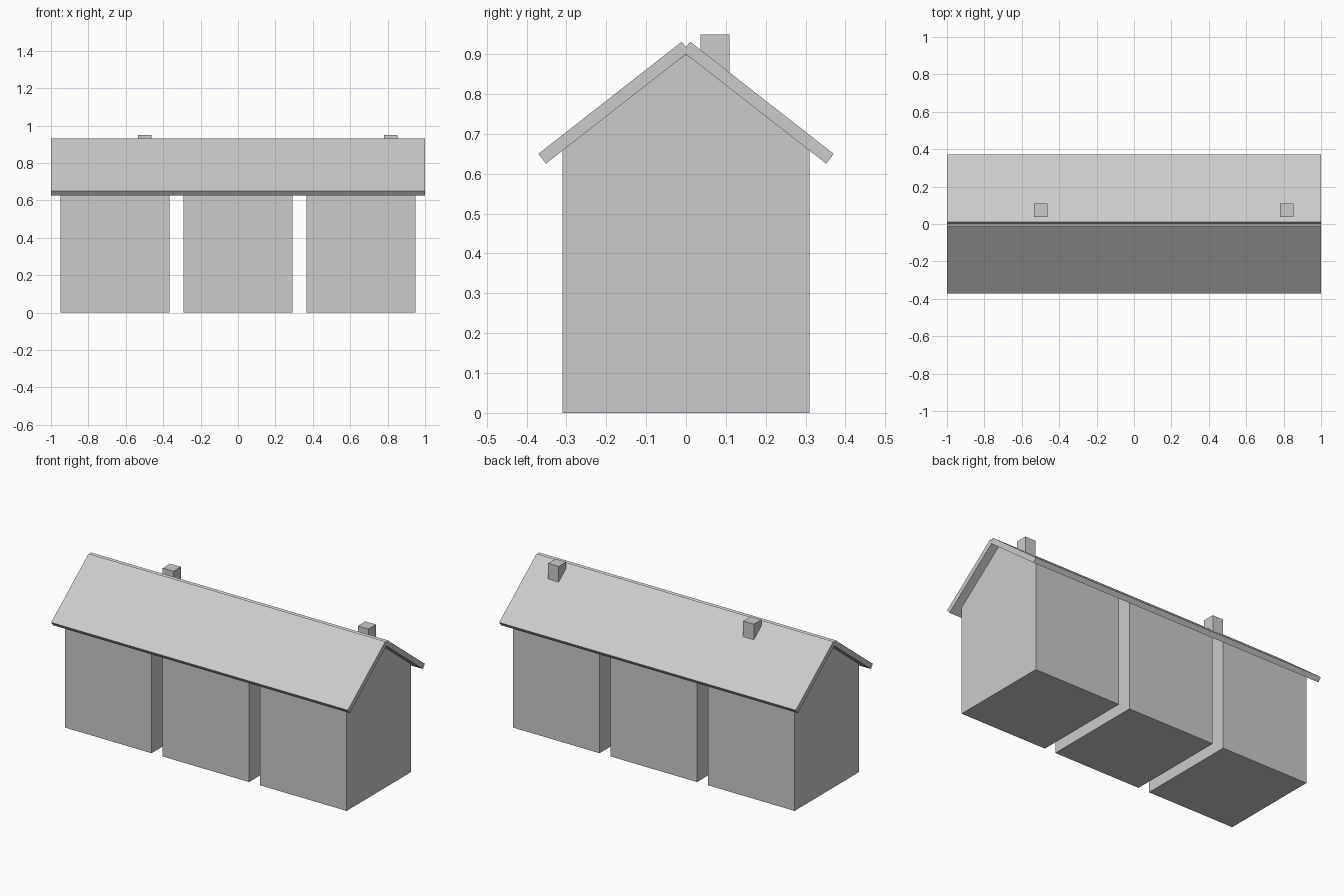
import bpy
import bmesh
import math

if "Cube" in bpy.data.objects:
    bpy.data.objects.remove(bpy.data.objects["Cube"])

PITCH = 0.6575            # distance between neighbouring houses
WALL_W, WALL_D, WALL_H = 0.584, 0.62, 0.66
RIDGE_Z = 0.90
ROOF_W, ROOF_LEN, ROOF_T = 0.685, 0.457, 0.031
ROOF_ANGLE = math.radians(38)


def box(name, centre, size, rot_x=0.0):
    bpy.ops.mesh.primitive_cube_add(size=1, location=centre, rotation=(rot_x, 0, 0))
    obj = bpy.context.object
    obj.name = name
    obj.scale = size
    bpy.ops.object.transform_apply(location=False, rotation=False, scale=True)
    return obj


def gable_prism(name, x):
    # triangular end profile extruded along x
    bm = bmesh.new()
    x0 = -WALL_W / 2
    profile = [(-WALL_D / 2, WALL_H), (WALL_D / 2, WALL_H), (0, RIDGE_Z)]
    face = bm.faces.new([bm.verts.new((x0, y, z)) for y, z in profile])
    out = bmesh.ops.extrude_face_region(bm, geom=[face])
    verts = [g for g in out["geom"] if isinstance(g, bmesh.types.BMVert)]
    bmesh.ops.translate(bm, verts=verts, vec=(WALL_W, 0, 0))
    bmesh.ops.recalc_face_normals(bm, faces=bm.faces)
    mesh = bpy.data.meshes.new(name)
    bm.to_mesh(mesh)
    bm.free()
    obj = bpy.data.objects.new(name, mesh)
    obj.location.x = x
    bpy.context.collection.objects.link(obj)
    return obj


def house(label, x, chimney):
    # walls and attic
    box(f"walls_{label}", (x, 0, WALL_H / 2), (WALL_W, WALL_D, WALL_H))
    gable_prism(f"gable_{label}", x)
    # two sloping roof slabs crossing at the ridge
    for side, s in (("front", -1), ("back", 1)):
        box(f"roof_{side}_{label}", (x, s * 0.181, 0.7785),
            (ROOF_W, ROOF_LEN, ROOF_T), -s * ROOF_ANGLE)
    # chimney on the back slope
    if chimney:
        box(f"chimney_{label}", (x + 0.16, 0.073, 0.875), (0.072, 0.072, 0.15))


# row of three houses, chimneys on the outer two
house("left", -PITCH, True)
house("middle", 0, False)
house("right", PITCH, True)
